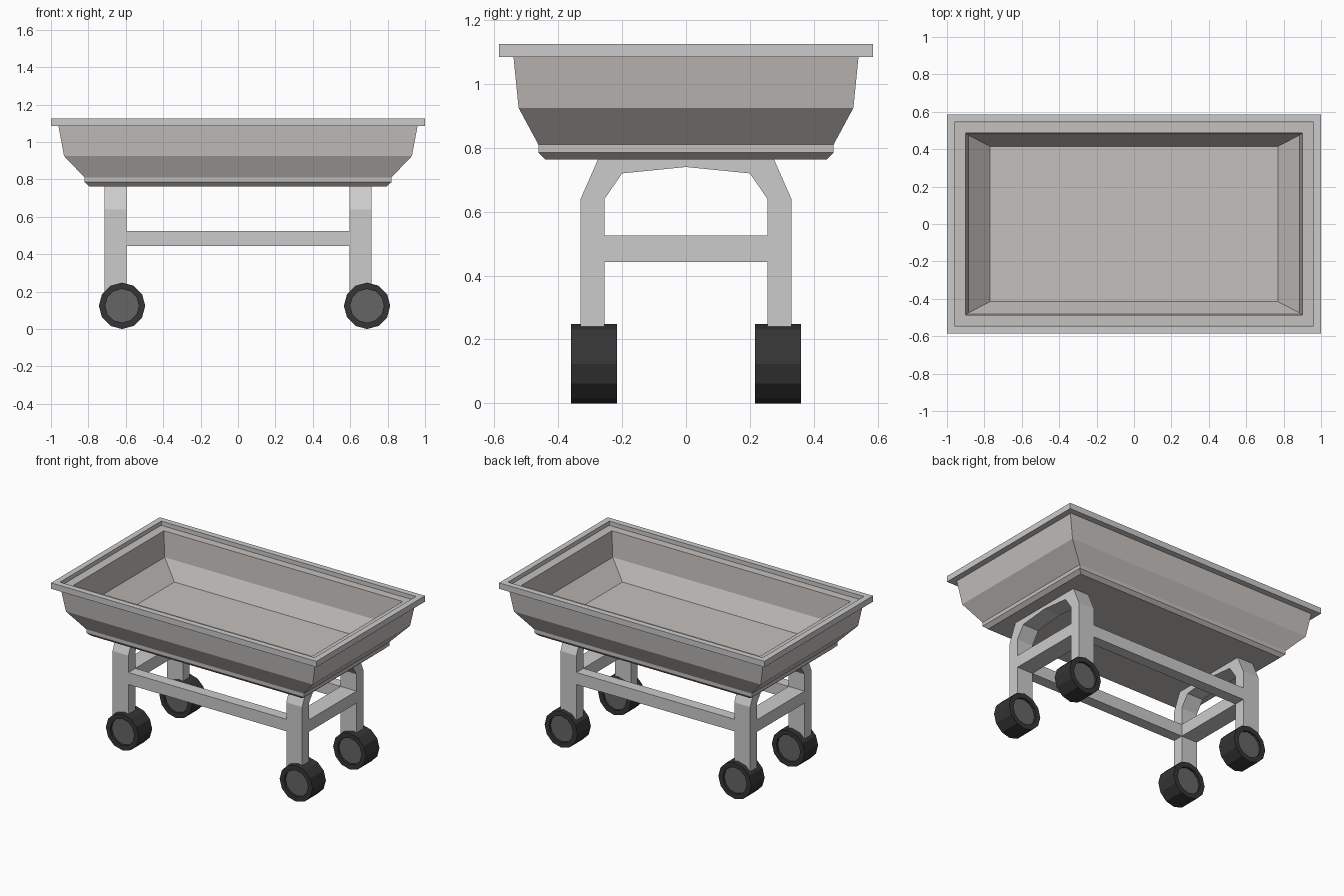
import bpy, bmesh, math
from mathutils import Matrix

if "Cube" in bpy.data.objects:
    bpy.data.objects.remove(bpy.data.objects["Cube"])


def material(name, rgb):
    m = bpy.data.materials.new(name)
    m.diffuse_color = (*rgb, 1)
    m.use_nodes = True
    m.node_tree.nodes["Principled BSDF"].inputs["Base Color"].default_value = m.diffuse_color
    return m


LIGHT = material("light_metal", (0.56, 0.53, 0.51))
RUBBER = material("rubber", (0.035, 0.035, 0.035))
HUB = material("hub_grey", (0.13, 0.13, 0.13))


def finish(name, bm, *mats):
    bmesh.ops.recalc_face_normals(bm, faces=bm.faces)
    me = bpy.data.meshes.new(name)
    bm.to_mesh(me)
    bm.free()
    for m in mats:
        me.materials.append(m)
    ob = bpy.data.objects.new(name, me)
    bpy.context.collection.objects.link(ob)
    return ob


def rect_loft(name, rings, *mats, closed=False):
    """Skin a stack of rectangles given as (half x, half y, z)."""
    bm = bmesh.new()
    loops = [[bm.verts.new((sx * x, sy * y, z))
              for sx, sy in ((-1, -1), (1, -1), (1, 1), (-1, 1))]
             for x, y, z in rings]
    pairs = list(zip(loops, loops[1:]))
    if closed:
        pairs.append((loops[-1], loops[0]))
    else:
        bm.faces.new(loops[0])
        bm.faces.new(loops[-1])
    for a, b in pairs:
        for i in range(4):
            j = (i + 1) % 4
            bm.faces.new((a[i], a[j], b[j], b[i]))
    return finish(name, bm, *mats)


def box(name, x0, x1, y0, y1, z0, z1):
    bm = bmesh.new()
    bmesh.ops.create_cube(bm, size=1)
    for v in bm.verts:
        v.co = ((x0 + x1) / 2 + v.co.x * (x1 - x0),
                (y0 + y1) / 2 + v.co.y * (y1 - y0),
                (z0 + z1) / 2 + v.co.z * (z1 - z0))
    return finish(name, bm)


# Tray shell: inner floor, up the inside, over the ledge, down the outside
rect_loft("tray", [
    (0.77, 0.415, 0.81), (0.885, 0.475, 0.925), (0.90, 0.487, 1.097),
    (0.96, 0.543, 1.097), (0.96, 0.54, 1.085), (0.93, 0.524, 0.925),
    (0.82, 0.462, 0.81), (0.82, 0.462, 0.785), (0.795, 0.44, 0.763)], LIGHT)

# Rim frame around the tray
rect_loft("tray_rim", [
    (1.0, 0.585, 1.085), (1.0, 0.585, 1.125),
    (0.96, 0.545, 1.125), (0.96, 0.545, 1.085)], closed=True)

# Arched leg frames, extruded along x
half = [(0.33, 0.20), (0.33, 0.64), (0.275, 0.765)]
inner = [(0.20, 0.72), (0.255, 0.64), (0.255, 0.20)]
profile = (half + [(-y, z) for y, z in reversed(half)]
           + [(-y, z) for y, z in reversed(inner)] + [(0, 0.74)] + inner)
for side, s in (("left", -1), ("right", 1)):
    bm = bmesh.new()
    face = bm.faces.new([bm.verts.new((s * 0.655 - 0.06, y, z)) for y, z in profile])
    ext = bmesh.ops.extrude_face_region(bm, geom=[face])
    bmesh.ops.translate(bm, vec=(0.12, 0, 0),
                        verts=[g for g in ext["geom"] if isinstance(g, bmesh.types.BMVert)])
    finish(side + "_leg_arch", bm)
    # Crossbar between the two legs of this arch
    box(side + "_crossbar", s * 0.655 - 0.06, s * 0.655 + 0.06, -0.255, 0.255, 0.443, 0.525)

# Long rails joining the two arches
for side, s in (("front", -1), ("back", 1)):
    box(side + "_rail", -0.595, 0.595, s * 0.2925 - 0.0375, s * 0.2925 + 0.0375, 0.443, 0.525)


def wheel(name, x, y):
    """Twelve-sided tyre with a recessed hub on both faces."""
    bm = bmesh.new()
    bmesh.ops.create_cone(bm, cap_ends=True, segments=12, radius1=0.124,
                          radius2=0.124, depth=0.144)
    for cap in [f for f in bm.faces if len(f.verts) == 12]:
        inward = cap.normal * -0.015
        bmesh.ops.inset_region(bm, faces=[cap], thickness=0.034)
        walls = bmesh.ops.extrude_face_region(bm, geom=[cap])["geom"]
        bmesh.ops.translate(bm, vec=inward,
                            verts=[g for g in walls if isinstance(g, bmesh.types.BMVert)])
        for f in [g for g in walls if isinstance(g, bmesh.types.BMFace)]:
            if len(f.verts) == 12:
                f.material_index = 1
        if cap.is_valid:
            bmesh.ops.delete(bm, geom=[cap], context='FACES_ONLY')
    bm.transform(Matrix.Translation((x, y, 0.124)) @ Matrix.Rotation(math.pi / 2, 4, 'X'))
    finish(name, bm, RUBBER, HUB)


# Four wheels, set slightly to the right of the legs
for xn, x in (("left", -0.62), ("right", 0.69)):
    for yn, y in (("front", -0.288), ("back", 0.288)):
        wheel(f"{yn}_{xn}_wheel", x, y)
